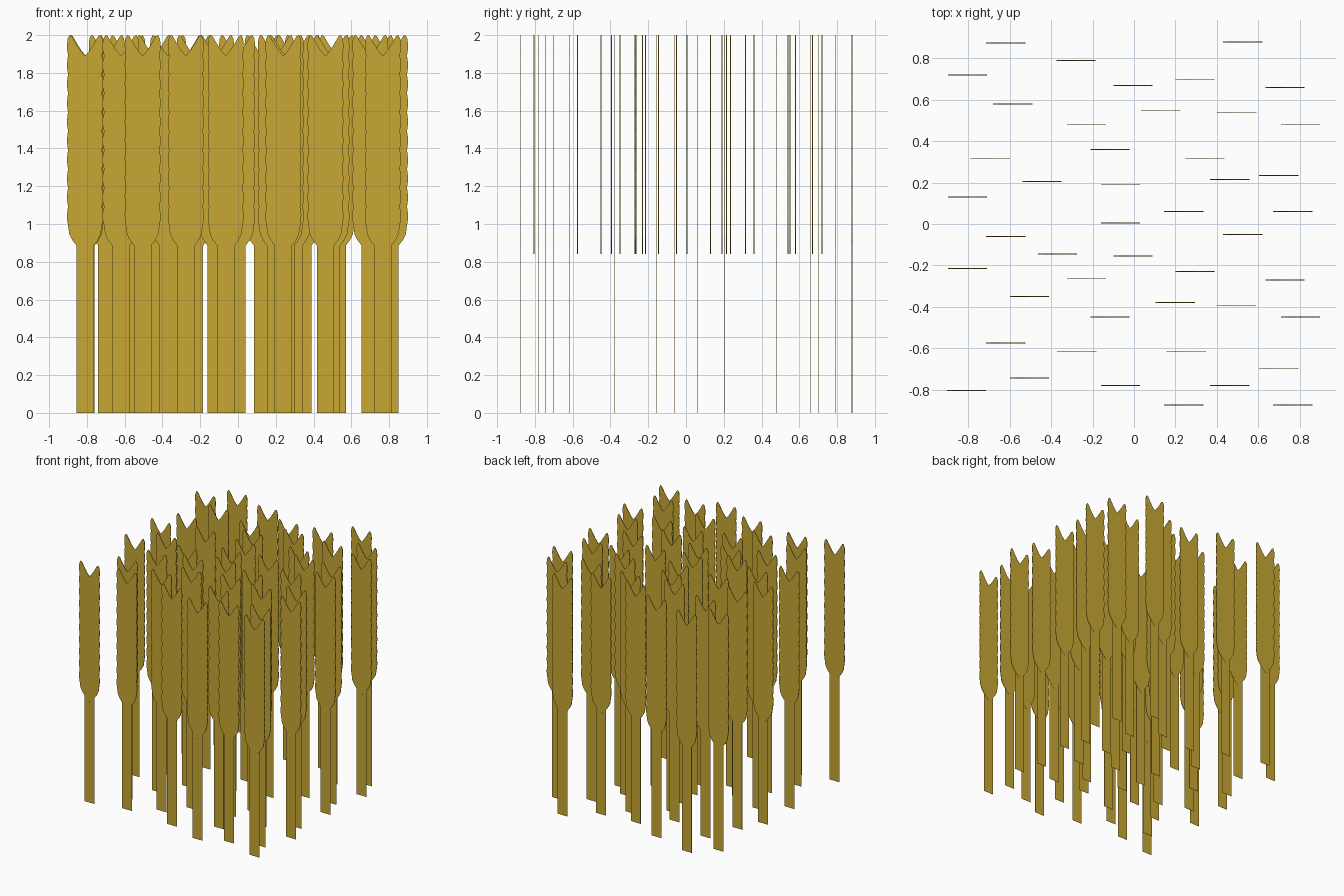
import bpy, bmesh

if "Cube" in bpy.data.objects:
    bpy.data.objects.remove(bpy.data.objects["Cube"])

# Centre of every stalk seen from above, grouped front to back
SPOTS = [
    (.24, -.875), (.767, -.875), (-.81, -.805), (-.065, -.78), (.463, -.78), (-.505, -.745),
    (.70, -.70), (-.276, -.615), (.253, -.615), (-.62, -.575), (-.116, -.45), (.805, -.45),
    (.495, -.395), (.20, -.38), (-.505, -.35), (.73, -.27), (-.23, -.265), (.295, -.23),
    (-.805, -.215), (-.005, -.155), (-.37, -.145), (.525, -.05), (-.62, -.06), (-.065, .005),
    (.24, .06), (.767, .06), (-.805, .13), (-.065, .19), (-.445, .205), (.463, .215),
    (.70, .235), (.343, .315), (-.695, .315), (-.116, .36), (-.23, .48), (.805, .48),
    (.497, .54), (.13, .55), (-.586, .58), (.73, .66), (-.005, .67), (.295, .70),
    (-.805, .72), (-.28, .79), (-.62, .875), (.525, .88),
]

# Half-outline of one grain: outer edge up to the tip, then back to the middle
GRAIN = [(0, 0), (.045, .045), (.068, .075), (.083, .105), (.088, .14), (.094, .18),
         (.095, .21), (.092, .24), (.082, .26), (.07, .255), (.05, .22), (.025, .18), (0, .15)]


def plate(bm, outline, thickness):
    """Thin flat slab in the xz plane, centred on y = 0."""
    face = bm.faces.new([bm.verts.new((x, -thickness / 2, z)) for x, z in outline])
    made = bmesh.ops.extrude_face_region(bm, geom=[face])["geom"]
    moved = [v for v in made if isinstance(v, bmesh.types.BMVert)]
    bmesh.ops.translate(bm, verts=moved, vec=(0, thickness, 0))


def finish(bm, name, mat):
    bmesh.ops.recalc_face_normals(bm, faces=bm.faces)
    mesh = bpy.data.meshes.new(name)
    bm.to_mesh(mesh)
    bm.free()
    mesh.materials.append(mat)
    return mesh


straw = bpy.data.materials.new("straw")
straw.diffuse_color = (0.58, 0.39, 0.035, 1)
straw.use_nodes = True
straw.node_tree.nodes["Principled BSDF"].inputs["Base Color"].default_value = straw.diffuse_color

# Stem strip
bm = bmesh.new()
plate(bm, [(-.046, 0), (.046, 0), (.046, .89), (-.046, .89)], .001)
stem_mesh = finish(bm, "stem", straw)

# Ear: ten overlapping mirrored pairs of grains
bm = bmesh.new()
for i in range(10):
    z0 = .84 + i * .1
    for side in (-1, 1):
        plate(bm, [(side * x, z + z0) for x, z in GRAIN], .004)
ear_mesh = finish(bm, "ear", straw)

# Plant the field
for x, y in SPOTS:
    for name, mesh in (("stem", stem_mesh), ("ear", ear_mesh)):
        ob = bpy.data.objects.new(name, mesh)
        ob.location = (x, y, 0)
        bpy.context.collection.objects.link(ob)
